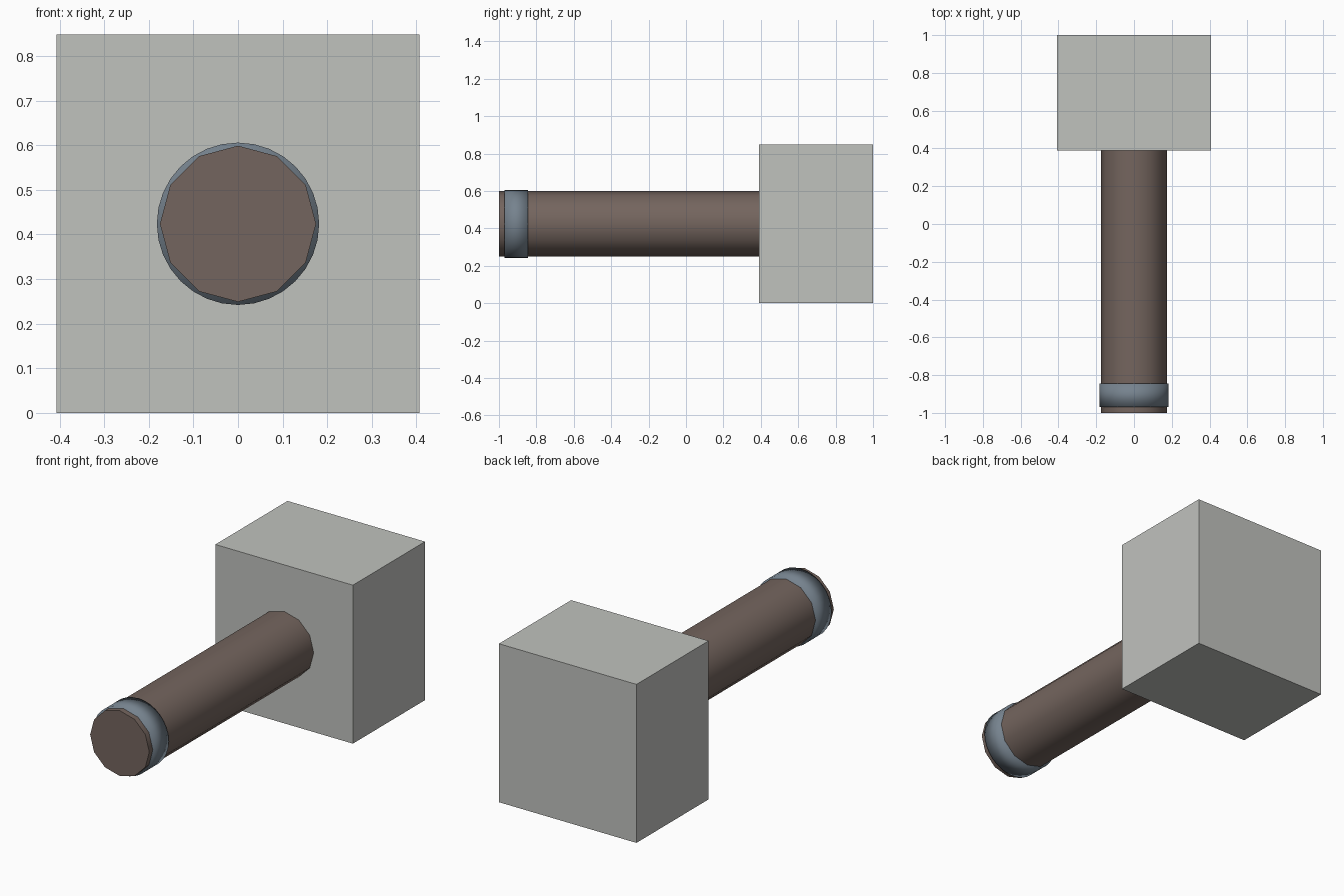
import bpy
import math

default = bpy.data.objects.get("Cube")
if default:
    bpy.data.objects.remove(default, do_unlink=True)

MID_Z = 0.424


def material(name, rgb):
    mat = bpy.data.materials.new(name)
    mat.use_nodes = True
    mat.diffuse_color = (*rgb, 1)
    mat.node_tree.nodes["Principled BSDF"].inputs["Base Color"].default_value = (*rgb, 1)
    return mat


def rod(name, sides, radius, front, back, mat):
    """Capped cylinder along y, with a corner pointing straight up."""
    bpy.ops.mesh.primitive_cylinder_add(
        vertices=sides, radius=radius, depth=back - front,
        location=(0, (front + back) / 2, MID_Z), rotation=(math.pi / 2, 0, 0))
    obj = bpy.context.object
    obj.name = name
    obj.data.materials.append(mat)
    return obj


stone = material("pale grey", (0.53, 0.54, 0.515))
wood = material("dull brown", (0.175, 0.13, 0.112))
steel = material("slate blue grey", (0.18, 0.225, 0.27))

# Block head at the back
bpy.ops.mesh.primitive_cube_add(size=1, location=(0, 0.695, MID_Z))
head = bpy.context.object
head.name = "block_head"
head.scale = (0.814, 0.61, 0.848)
bpy.ops.object.transform_apply(location=False, rotation=False, scale=True)
head.data.materials.append(stone)

# Twelve-sided handle, ending inside the head
handle = rod("handle", 12, 0.175, -1.0, 0.45, wood)
bpy.ops.object.shade_smooth_by_angle(angle=math.radians(40))

# Softly shaded band near the handle's front end
band = rod("handle_band", 32, 0.182, -0.97, -0.845, steel)
bpy.ops.object.shade_smooth()
